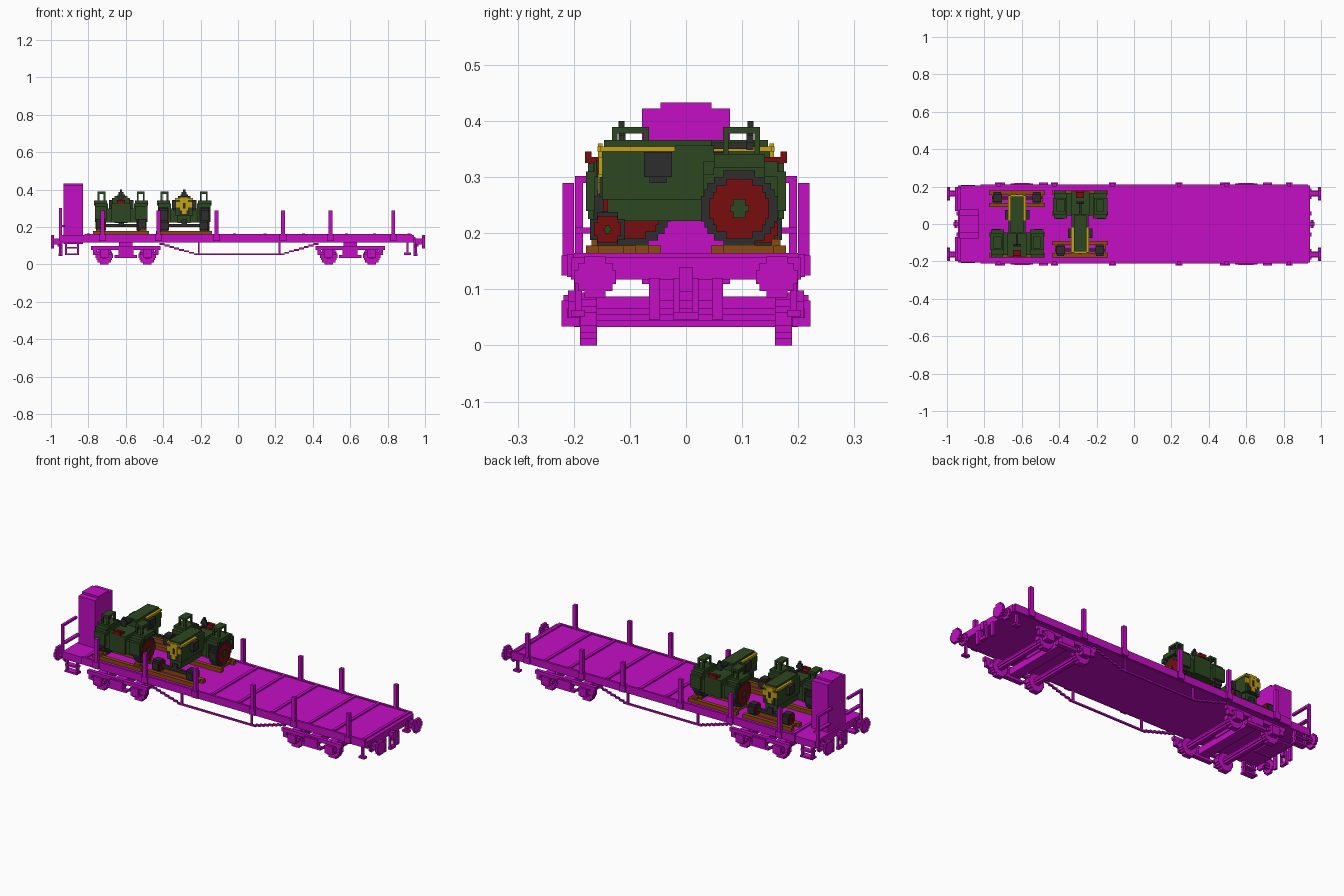
import bpy
import bmesh
import math

if "Cube" in bpy.data.objects:
    bpy.data.objects.remove(bpy.data.objects["Cube"], do_unlink=True)


def material(name, rgb):
    m = bpy.data.materials.new(name)
    m.use_nodes = True
    m.diffuse_color = (*rgb, 1)
    m.node_tree.nodes["Principled BSDF"].inputs["Base Color"].default_value = (*rgb, 1)
    return m


MAGENTA = material("magenta", (0.56, 0.004, 0.56))
GREEN = material("dark_green", (0.026, 0.062, 0.015))
BLACK = material("rubber_black", (0.026, 0.026, 0.027))
RED = material("dark_red", (0.19, 0.004, 0.005))
BROWN = material("timber_brown", (0.25, 0.07, 0.004))
YELLOW = material("yellow", (0.56, 0.36, 0.006))
V = 0.0115  # block size of the stepped round shapes


def part(name, mat, boxes, place=lambda x, y: (x, y)):
    """One object made of boxes (x0, x1, y0, y1, z0, z1)."""
    bm = bmesh.new()
    for b in boxes:
        vs = [bm.verts.new((*place(x, y), z))
              for x in b[0:2] for y in b[2:4] for z in b[4:6]]
        for f in ((0, 1, 3, 2), (4, 6, 7, 5), (0, 4, 5, 1),
                  (2, 3, 7, 6), (0, 2, 6, 4), (1, 5, 7, 3)):
            bm.faces.new([vs[i] for i in f])
    bmesh.ops.recalc_face_normals(bm, faces=bm.faces)
    me = bpy.data.meshes.new(name)
    bm.to_mesh(me)
    bm.free()
    me.materials.append(mat)
    ob = bpy.data.objects.new(name, me)
    bpy.context.collection.objects.link(ob)
    return ob


def mx(boxes):
    return boxes + [(-b[1], -b[0], *b[2:]) for b in boxes]


def my(boxes):
    return boxes + [(*b[:2], -b[3], -b[2], *b[4:]) for b in boxes]


def disc(axis, a0, a1, c, z, r):
    """Stepped disc made of horizontal slabs, with its axle along x or y."""
    n = max(3, round(2 * r / V))
    h = 2 * r / n
    out = []
    for i in range(n):
        z0 = z - r + i * h
        w = math.sqrt(max(0, r * r - (z0 + h / 2 - z) ** 2))
        w = max(h / 2, round(w / (h / 2)) * h / 2)
        span = (a0, a1, c - w, c + w) if axis == "x" else (c - w, c + w, a0, a1)
        out.append((*span, z0, z0 + h))
    return out


# Wagon deck with side sills and cross battens
part("deck", MAGENTA, [(-0.93, 0.93, -0.205, 0.205, 0.118, 0.157)])
part("side_sills", MAGENTA, my([(-0.82, 0.93, 0.2, 0.212, 0.122, 0.163)]))
part("deck_battens", MAGENTA,
     [(x - 0.008, x + 0.008, -0.2, 0.2, 0.157, 0.165)
      for x in (-0.8, -0.02, 0.145, 0.35, 0.58, 0.73, 0.915)])
part("end_beams", MAGENTA, mx([(0.925, 0.942, -0.205, 0.205, 0.118, 0.157)]))

# Stakes in pockets along both sides
STAKES = (-0.725, -0.425, -0.115, 0.24, 0.495, 0.83)
part("stakes", MAGENTA, my([(x - 0.01, x + 0.01, 0.2, 0.22, 0.15, 0.29) for x in STAKES]))
part("stake_pockets", MAGENTA,
     my([(x - 0.018, x + 0.018, 0.2, 0.222, 0.125, 0.16) for x in STAKES]))

# Brakeman's hut, railings and steps
part("hut", MAGENTA, [(-0.932, -0.83, -0.078, 0.078, 0.11, 0.422),
                      (-0.932, -0.83, -0.045, 0.045, 0.422, 0.433)])
part("hut_railings", MAGENTA, my([(-0.956, -0.942, 0.184, 0.198, 0.125, 0.302),
                                  (-0.956, -0.942, 0.07, 0.198, 0.29, 0.302),
                                  (-0.945, -0.925, 0.07, 0.198, 0.2, 0.21)]))
part("hut_steps", MAGENTA, my([(-0.925, -0.913, 0.185, 0.2, 0.05, 0.12),
                               (-0.862, -0.85, 0.185, 0.2, 0.05, 0.12),
                               (-0.925, -0.85, 0.17, 0.208, 0.05, 0.06),
                               (-0.925, -0.85, 0.175, 0.205, 0.085, 0.094)]))
part("corner_footholds", MAGENTA, my([(0.9, 0.912, 0.185, 0.198, 0.06, 0.12),
                                      (0.888, 0.924, 0.18, 0.205, 0.052, 0.063)]))

# Buffers, coupling hooks and brake hoses at both ends
buffers = []
for y in (-0.162, 0.162):
    buffers += disc("x", 0.985, 1.0, y, 0.122, 0.037)
    buffers += disc("x", 0.94, 0.987, y, 0.122, 0.016)
    buffers += disc("x", 0.938, 0.95, y, 0.118, 0.028)
part("buffers", MAGENTA, mx(buffers))
part("coupling_hooks", MAGENTA, mx([(0.94, 0.965, -0.012, 0.012, 0.095, 0.14),
                                    (0.945, 0.957, -0.022, -0.012, 0.05, 0.12),
                                    (0.945, 0.957, 0.012, 0.022, 0.05, 0.12),
                                    (0.943, 0.96, -0.022, 0.022, 0.045, 0.06)]))
part("brake_hoses", MAGENTA, mx(my([(0.938, 0.95, 0.046, 0.066, 0.045, 0.12)])))

# Bogies: wheels, axles, side frames, boxes and springs
for name, cx in (("left", 0.6), ("right", -0.6)):
    wheels, axles, boxes = [], [], []
    for dx in (-0.115, 0.115):
        x = cx + dx
        for y in (-0.174, 0.174):
            wheels += disc("y", y - 0.015, y + 0.015, x, 0.047, 0.047)
        axles += disc("y", -0.2, 0.2, x, 0.05, 0.017)
        boxes += my([(x - 0.024, x + 0.024, 0.19, 0.222, 0.034, 0.08),
                     (x - 0.04, x + 0.04, 0.192, 0.212, 0.05, 0.066)])
    part(name + "_bogie_wheels", MAGENTA, wheels)
    part(name + "_bogie_axles", MAGENTA, axles)
    part(name + "_axle_boxes", MAGENTA, boxes)
    part(name + "_bogie_frame", MAGENTA, my([
        (cx - 0.185, cx + 0.185, 0.19, 0.21, 0.078, 0.098),
        (cx - 0.175, cx - 0.155, 0.19, 0.21, 0.05, 0.098),
        (cx + 0.155, cx + 0.175, 0.19, 0.21, 0.05, 0.098),
        (cx - 0.06, cx + 0.06, 0.19, 0.216, 0.036, 0.05),
        (cx - 0.04, cx + 0.04, 0.19, 0.218, 0.05, 0.09)])
        + [(cx - 0.03, cx + 0.03, -0.2, 0.2, 0.05, 0.087),
           (cx - 0.035, cx + 0.035, -0.06, 0.06, 0.08, 0.12)])

# Truss rods below the deck, stepping down to a level tie bar
truss = [(-0.22, 0.23, 0.19, 0.2, 0.05, 0.059)]
for x in (-0.21, 0.222):
    truss.append((x - 0.005, x + 0.005, 0.19, 0.2, 0.05, 0.12))
for start, end in ((-0.42, -0.21), (0.43, 0.222)):
    d = (end - start) / 8
    for i in range(8):
        xa, xb = sorted((start + i * d, start + (i + 1) * d))
        z = 0.112 - i * 0.0077
        truss.append((xa, xb, 0.19, 0.2, z - 0.008, z + 0.002))
part("truss_rods", MAGENTA, my(truss))


def tractor(tag, cx, s):
    """Tractor with its nose toward -y when s is 1 and +y when s is -1."""
    def add(name, mat, boxes):
        part(tag + "_" + name, mat, boxes, lambda x, y: (cx + x, s * y))

    # Timber beams below the wheels
    add("timbers", BROWN, [(-0.15, 0.15, y, y + 0.022, 0.157, 0.178)
                           for y in (-0.178, -0.112, 0.045, 0.156)]
        + mx([(0.1, 0.135, -0.178, -0.09, 0.165, 0.178),
              (0.1, 0.135, 0.045, 0.178, 0.165, 0.178),
              (0.1, 0.135, 0.152, 0.168, 0.178, 0.19)]))

    # Wheels with tyre, rim and hub
    tyres, rims, hubs = [], [], []
    for y, z, r, x0, x1, rim, hub in ((0.095, 0.244, 0.068, 0.09, 0.133, 0.053, 0.017),
                                      (-0.14, 0.207, 0.031, 0.085, 0.125, 0.024, 0.007)):
        tyres += disc("x", x0, x1, y, z, r)
        rims += disc("x", x0 - 0.003, x1 + 0.003, y, z, rim)
        hubs += disc("x", x0 - 0.006, x1 + 0.007, y, z, hub)
    add("tyres", BLACK, mx(tyres))
    add("rims", RED, mx(rims))
    add("hubs", GREEN, mx(hubs))
    add("front_axle", BLACK, [(-0.1, 0.1, -0.148, -0.132, 0.2, 0.216),
                              (-0.015, 0.015, -0.15, -0.12, 0.205, 0.24)])
    add("rear_axle", BLACK, [(-0.1, 0.1, 0.085, 0.105, 0.232, 0.254)])

    # Body, hood and fenders
    add("body", GREEN, [(-0.08, 0.08, 0.045, 0.165, 0.225, 0.3),
                        (-0.05, 0.05, 0.045, 0.175, 0.225, 0.325),
                        (-0.035, 0.035, -0.14, 0.06, 0.222, 0.27)])
    add("hood", GREEN, [(-0.045, 0.045, -0.15, 0.05, 0.26, 0.346),
                        (-0.045, 0.045, -0.02, 0.05, 0.346, 0.356),
                        (-0.034, 0.034, -0.146, 0.045, 0.346, 0.366)])
    add("fenders", GREEN, mx([(0.075, 0.145, 0.05, 0.14, 0.316, 0.341),
                              (0.075, 0.14, 0.03, 0.05, 0.305, 0.328),
                              (0.075, 0.14, 0.14, 0.163, 0.3, 0.328),
                              (0.075, 0.14, 0.163, 0.178, 0.24, 0.31),
                              (0.07, 0.085, 0.03, 0.165, 0.225, 0.325)]))

    # Square handle frames on the fenders
    frame = [(0.084, 0.126, 0.066, 0.132, 0.378, 0.389)]
    for x in (0.084, 0.116):
        for y in (0.066, 0.122):
            frame.append((x, x + 0.01, y, y + 0.01, 0.34, 0.38))
    add("handle_frames", GREEN, mx(frame))

    # Yellow hood band, side badges and nose
    add("hood_band", YELLOW, [(-0.048, 0.048, -0.152, -0.02, 0.346, 0.355),
                              (-0.034, 0.034, -0.158, -0.15, 0.346, 0.355)])
    add("nose_panel", YELLOW, [(-0.022, 0.022, -0.157, -0.149, 0.29, 0.36),
                               (-0.045, 0.045, -0.156, -0.149, 0.305, 0.335),
                               (-0.012, 0.012, -0.157, -0.149, 0.27, 0.29)])
    add("grille", BLACK, [(-0.03, 0.03, -0.154, -0.149, 0.265, 0.3),
                          (-0.006, 0.006, -0.16, -0.15, 0.3, 0.33)])

    # Engine side units, steering wheel and seat
    add("side_units", BLACK, mx([(0.045, 0.066, -0.075, -0.025, 0.3, 0.345),
                                 (0.045, 0.06, -0.065, -0.035, 0.29, 0.3)]))
    add("steering_wheel", BLACK, disc("y", 0.108, 0.12, 0, 0.368, 0.02)
        + [(-0.006, 0.006, 0.11, 0.12, 0.38, 0.4),
           (-0.006, 0.006, 0.04, 0.112, 0.35, 0.362)])
    add("seat", RED, [(-0.022, 0.022, 0.14, 0.178, 0.325, 0.336),
                      (-0.022, 0.022, 0.168, 0.18, 0.325, 0.346)])


tractor("first_tractor", -0.625, -1)
tractor("second_tractor", -0.288, 1)
